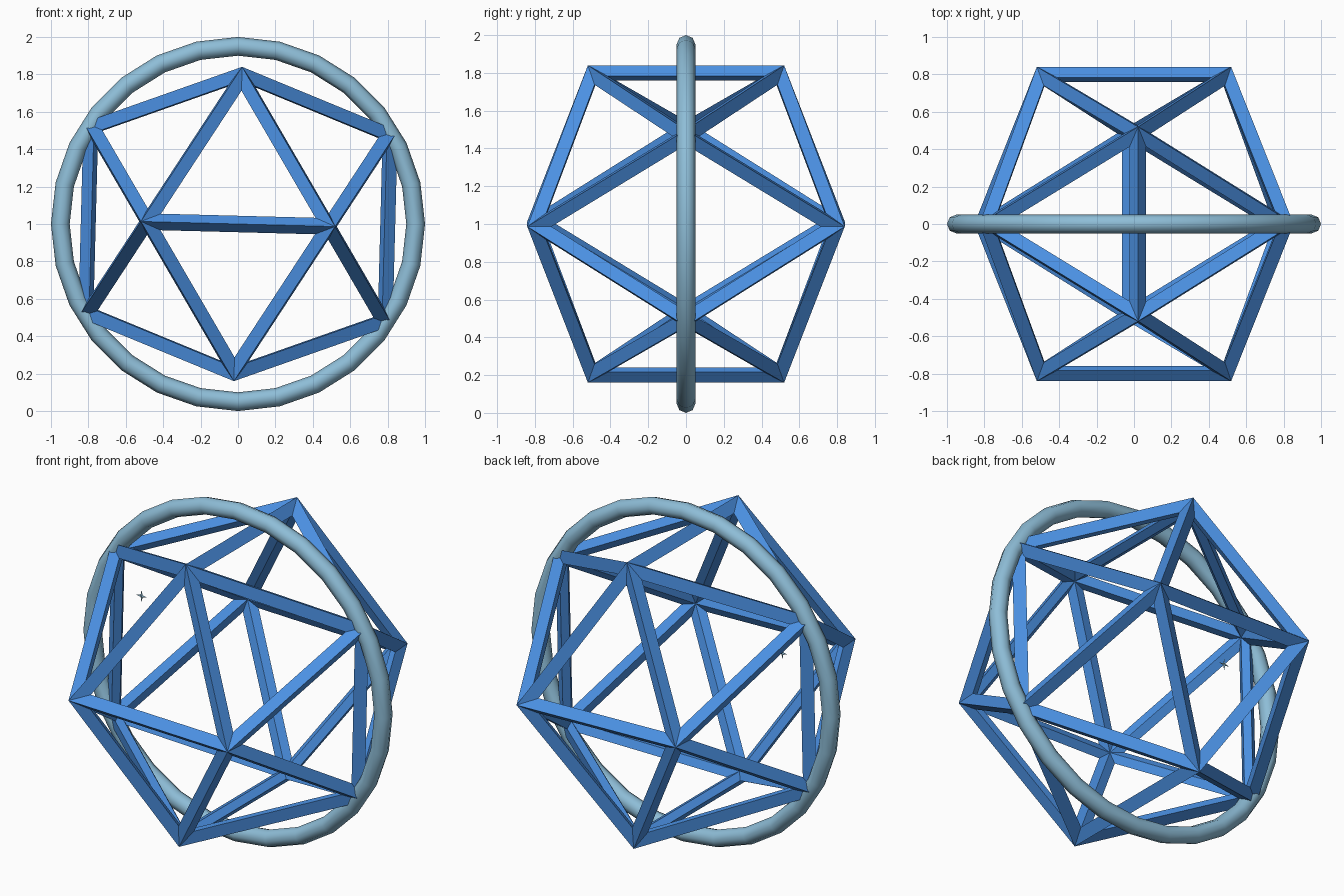
import bpy, bmesh, math
from mathutils import Matrix, Vector

cube = bpy.data.objects.get("Cube")
if cube:
    bpy.data.objects.remove(cube)

CENTRE = Vector((0, 0, 1))
TILT = math.radians(1.5)


def material(name, rgb):
    mat = bpy.data.materials.new(name)
    mat.use_nodes = True
    mat.diffuse_color = (*rgb, 1)
    mat.node_tree.nodes["Principled BSDF"].inputs["Base Color"].default_value = (*rgb, 1)
    return mat


def make_object(name, bm, mat):
    bmesh.ops.recalc_face_normals(bm, faces=bm.faces[:])
    mesh = bpy.data.meshes.new(name)
    bm.to_mesh(mesh)
    bm.free()
    mesh.materials.append(mat)
    obj = bpy.data.objects.new(name, mesh)
    obj.location = CENTRE
    bpy.context.collection.objects.link(obj)
    return obj


blue = material("strut blue", (0.07, 0.28, 0.76))
pale = material("ring pale blue", (0.27, 0.51, 0.68))

# Twenty-sided solid whose edges become the struts
PHI = (1 + math.sqrt(5)) / 2
solid = bmesh.new()
for s in (-1, 1):
    for t in (-PHI, PHI):
        for p in ((0, s, t), (t, 0, s), (s, t, 0)):
            solid.verts.new(Vector(p).normalized())
bmesh.ops.convex_hull(solid, input=solid.verts[:])
solid.verts.index_update()

# Cage: each strut is a diamond bar with outer and inner ridges
OUTER, MIDDLE, INNER, INSET = 0.988, 0.941, 0.894, 0.835
cage = bmesh.new()
outer = [cage.verts.new(v.co * OUTER) for v in solid.verts]
inner = [cage.verts.new(v.co * INNER) for v in solid.verts]
for face in solid.faces:
    mid = face.calc_center_median()
    ids = [v.index for v in face.verts]
    rim = [cage.verts.new(mid.lerp(v.co, INSET) * MIDDLE) for v in face.verts]
    for i in range(3):
        j = (i + 1) % 3
        for ridge in (outer, inner):
            cage.faces.new((ridge[ids[i]], ridge[ids[j]], rim[j], rim[i]))
solid.free()
bmesh.ops.rotate(cage, verts=cage.verts[:], matrix=Matrix.Rotation(TILT, 3, "Y"))
make_object("strut_cage", cage, blue)

# Upright ring around the cage
bpy.ops.mesh.primitive_torus_add(
    major_segments=28, minor_segments=8, major_radius=0.95, minor_radius=0.05,
    location=CENTRE, rotation=(math.pi / 2, 0, 0))
ring = bpy.context.object
ring.name = "outer_ring"
ring.data.materials.append(pale)
bpy.ops.object.shade_smooth_by_angle(angle=math.radians(50))

# Tiny four-pointed star floating in the ring plane
star = bmesh.new()
points = []
for k in range(8):
    radius = 0.009 if k % 2 else 0.036
    a = k * math.pi / 4
    points.append(star.verts.new((radius * math.cos(a), 0, radius * math.sin(a))))
for side in (-0.008, 0.008):
    tip = star.verts.new((0, side, 0))
    for k in range(8):
        star.faces.new((points[k], points[(k + 1) % 8], tip))
make_object("small_star", star, pale).location = CENTRE + Vector((-0.63, 0, 0.28))
